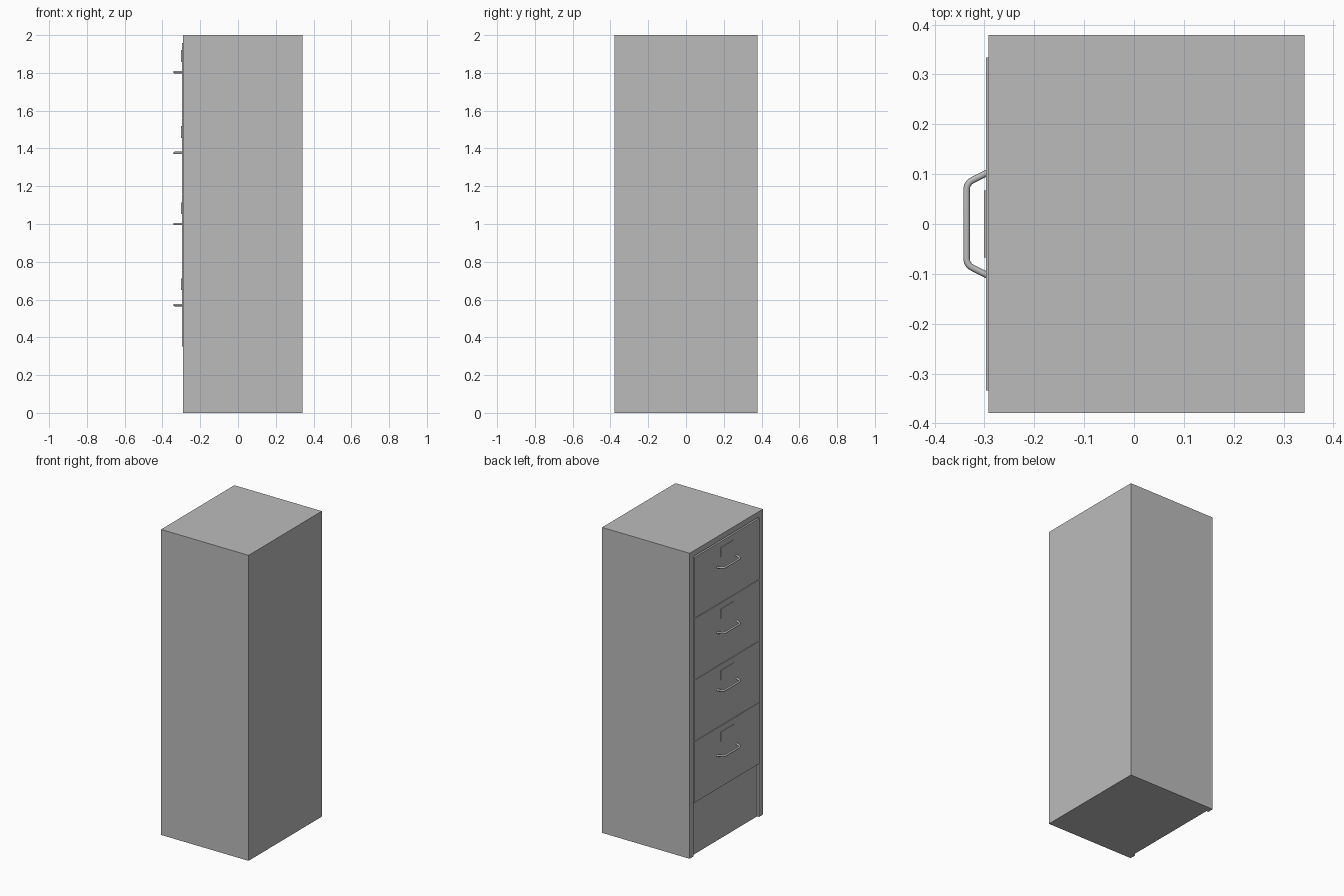
import bpy, math
from mathutils import Vector

old = bpy.data.objects.get("Cube")
if old:
    bpy.data.objects.remove(old, do_unlink=True)

# One painted-steel grey for everything
grey = bpy.data.materials.new("steel_grey")
grey.use_nodes = True
colour = (0.5, 0.5, 0.5, 1)
grey.diffuse_color = colour
grey.node_tree.nodes["Principled BSDF"].inputs["Base Color"].default_value = colour


def box(name, low, high):
    """Axis-aligned box between two corners."""
    low, high = Vector(low), Vector(high)
    bpy.ops.mesh.primitive_cube_add(size=1, location=(low + high) / 2)
    ob = bpy.context.object
    ob.name = name
    ob.scale = high - low
    bpy.ops.object.transform_apply(location=False, rotation=False, scale=True)
    ob.data.materials.append(grey)
    return ob


FACE = -0.292        # plane of the cabinet's drawer side
HALF = 0.334         # half width of a drawer front
TOP, BOTTOM = 1.96, 0.35

# Cabinet shell with a shallow opening for the drawers and plinth
cabinet = box("cabinet_body", (FACE, -0.379, 0), (0.342, 0.379, 2))
cutter = box("opening_cutter", (FACE - 0.1, -0.338, -0.1), (FACE + 0.014, 0.338, TOP + 0.004))
cutter.hide_render = True
cut = cabinet.modifiers.new("opening", "BOOLEAN")
cut.object = cutter
cut.operation = "DIFFERENCE"
cut.solver = "EXACT"
bpy.context.view_layer.objects.active = cabinet
bpy.ops.object.modifier_apply(modifier=cut.name)
bpy.data.objects.remove(cutter, do_unlink=True)


def handle(name, z):
    """Bent-bar pull: a straight grip with rounded bends and splayed legs."""
    grip, leg = Vector((-0.336, 0.082, z)), Vector((FACE, 0.104, z))
    outward = (leg - grip).normalized() * 0.014
    along = Vector((0, -0.014, 0))
    half = [leg]
    for i in range(7):                      # rounded bend
        t = i / 6
        half.append(grip + outward * (1 - t) ** 2 + along * t ** 2)
    path = half + [Vector((p.x, -p.y, p.z)) for p in reversed(half)]
    curve = bpy.data.curves.new(name, "CURVE")
    curve.dimensions = "3D"
    curve.bevel_depth = 0.0065
    curve.bevel_resolution = 4
    curve.use_fill_caps = True
    spline = curve.splines.new("POLY")
    spline.points.add(len(path) - 1)
    for point, co in zip(spline.points, path):
        point.co = (*co, 1)
    curve.materials.append(grey)
    ob = bpy.data.objects.new(name, curve)
    bpy.context.collection.objects.link(ob)
    bpy.ops.object.select_all(action="DESELECT")
    ob.select_set(True)
    bpy.context.view_layer.objects.active = ob
    bpy.ops.object.convert(target="MESH")
    bpy.ops.object.shade_smooth_by_angle(angle=math.radians(40))


# Four drawers, each with a label plate and a pull
pitch = (TOP - BOTTOM) / 4
for i, pull_z in enumerate((1.804, 1.376, 1.0, 0.571)):
    top = TOP - i * pitch
    n = i + 1
    box(f"drawer_front_{n}", (FACE - 0.005, -HALF, top - pitch + 0.002),
        (FACE + 0.02, HALF, top - 0.002))
    box(f"label_plate_{n}", (FACE - 0.009, -0.067, top - 0.102),
        (FACE - 0.004, 0.067, top - 0.04))
    handle(f"drawer_handle_{n}", pull_z)
